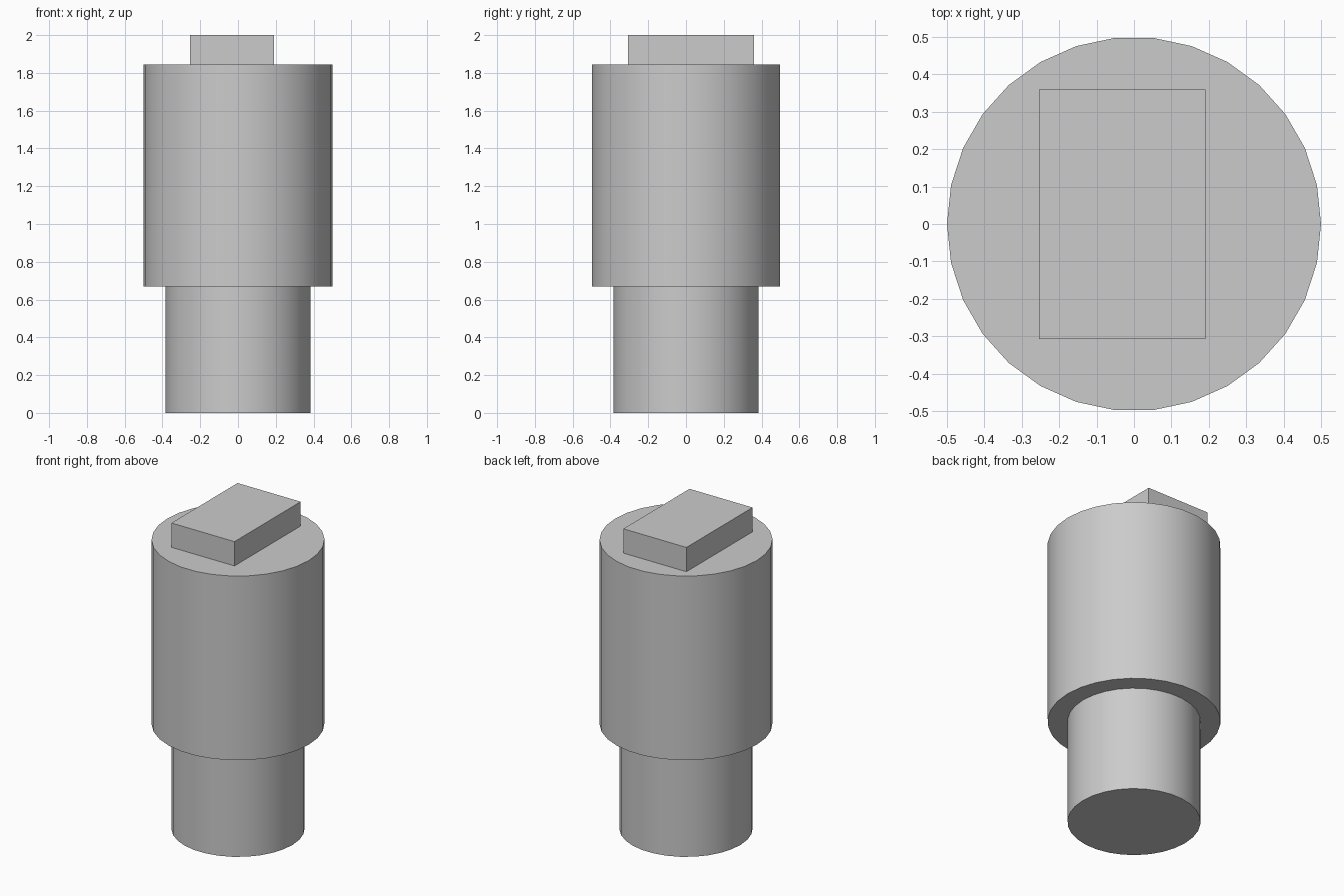
import bpy
from math import radians

cube = bpy.data.objects.get("Cube")
if cube:
    bpy.data.objects.remove(cube, do_unlink=True)

grey = bpy.data.materials.new("plain grey")
grey.use_nodes = True
colour = (0.6, 0.6, 0.6, 1)
grey.diffuse_color = colour
grey.node_tree.nodes["Principled BSDF"].inputs["Base Color"].default_value = colour


def finish(name):
    obj = bpy.context.object
    obj.name = name
    obj.data.materials.append(grey)
    return obj


def cylinder(name, radius, bottom, top, sides=30):
    # Quarter turn puts a corner on the x axis
    bpy.ops.mesh.primitive_cylinder_add(
        vertices=sides, radius=radius, depth=top - bottom,
        location=(0, 0, (bottom + top) / 2), rotation=(0, 0, radians(90)))
    finish(name)
    bpy.ops.object.shade_smooth_by_angle(angle=radians(30))


# Narrow stem below the wide body
cylinder("lower_stem", 0.385, 0, 0.67)
cylinder("main_body", 0.5, 0.67, 1.845)

# Off-centre rectangular block on top
bpy.ops.mesh.primitive_cube_add(size=1, location=(-0.032, 0.026, 1.9225))
block = finish("top_block")
block.scale = (0.445, 0.667, 0.155)
bpy.ops.object.transform_apply(location=False, rotation=False, scale=True)
